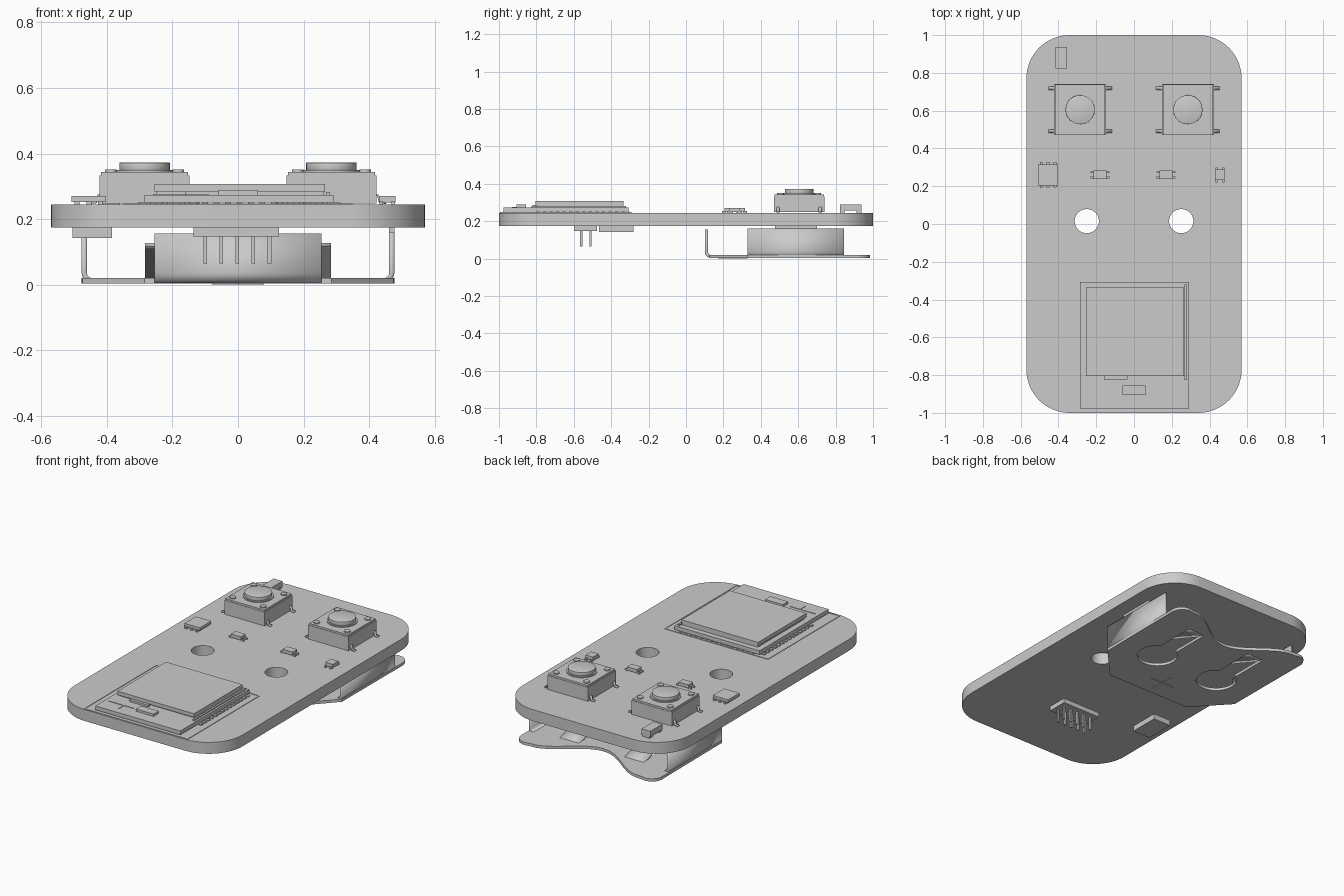
import bpy, math
from math import sin, cos, pi
from mathutils import Vector

if "Cube" in bpy.data.objects:
    bpy.data.objects.remove(bpy.data.objects["Cube"], do_unlink=True)

grey = bpy.data.materials.new("plain grey")
grey.use_nodes = True
grey.diffuse_color = (0.6, 0.6, 0.6, 1)
grey.node_tree.nodes["Principled BSDF"].inputs["Base Color"].default_value = (0.6, 0.6, 0.6, 1)


def add(name, mesh, smooth=False):
    obj = bpy.data.objects.new(name, mesh)
    bpy.context.collection.objects.link(obj)
    mesh.materials.clear()
    mesh.materials.append(grey)
    if smooth:
        mesh.shade_smooth()
        mesh.set_sharp_from_angle(angle=math.radians(30))
    return obj


def box(name, x, y, z):
    """Box from (low, high) pairs on each axis."""
    verts = [(a, b, c) for a in x for b in y for c in z]
    faces = [(0, 1, 3, 2), (4, 6, 7, 5), (0, 4, 5, 1), (2, 3, 7, 6), (0, 2, 6, 4), (1, 5, 7, 3)]
    mesh = bpy.data.meshes.new(name)
    mesh.from_pydata(verts, [], faces)
    return add(name, mesh)


def block(name, cx, cy, w, d, z0, z1):
    return box(name, (cx - w / 2, cx + w / 2), (cy - d / 2, cy + d / 2), (z0, z1))


def arc(cx, cy, r, a0, a1, n=10):
    angles = [math.radians(a0 + (a1 - a0) * i / n) for i in range(n + 1)]
    return [(cx + r * cos(a), cy + r * sin(a)) for a in angles]


def sheet(name, loops, z0, z1):
    """Flat plate from an outline and hole loops."""
    curve = bpy.data.curves.new(name, "CURVE")
    curve.dimensions = "2D"
    curve.fill_mode = "BOTH"
    curve.extrude = (z1 - z0) / 2
    for loop in loops:
        spline = curve.splines.new("POLY")
        spline.points.add(len(loop) - 1)
        for p, (x, y) in zip(spline.points, loop):
            p.co = (x, y, 0, 1)
        spline.use_cyclic_u = True
    temp = bpy.data.objects.new("temp", curve)
    mesh = bpy.data.meshes.new_from_object(temp)
    bpy.data.objects.remove(temp)
    obj = add(name, mesh, True)
    obj.location.z = (z0 + z1) / 2
    return obj


def disc(name, x, y, r, z0, z1, bevel=0):
    obj = sheet(name, [arc(0, 0, r, 0, 352.5, 47)], z0, z1)
    obj.location.x, obj.location.y = x, y
    if bevel:
        weld = obj.modifiers.new("weld", "WELD")
        weld.merge_threshold = 0.0001
        mod = obj.modifiers.new("bevel", "BEVEL")
        mod.width, mod.segments = bevel, 2
    return obj


def strip(name, path, side, thick):
    """Bent sheet metal: a path of 3D points swept along a side vector."""
    s = Vector(side)
    verts = [Vector(p) + k * s for p in path for k in (-1, 1)]
    faces = [(2 * i, 2 * i + 1, 2 * i + 3, 2 * i + 2) for i in range(len(path) - 1)]
    mesh = bpy.data.meshes.new(name)
    mesh.from_pydata(verts, [], faces)
    obj = add(name, mesh, True)
    mod = obj.modifiers.new("solid", "SOLIDIFY")
    mod.thickness, mod.offset = thick, 0
    return obj


# Circuit board with two mounting holes
W, R = 0.57, 0.23
outline = []
for i, (sx, sy) in enumerate(((1, 1), (-1, 1), (-1, -1), (1, -1))):
    outline += arc(sx * (W - R), sy * (1 - R), R, 90 * i, 90 * i + 90, 16)
holes = [arc(s * 0.25, 0.015, 0.064, 0, 352.5, 47) for s in (-1, 1)]
sheet("circuit_board", [outline] + holes, 0.175, 0.245)

# Push buttons
for label, s in (("right", -1), ("left", 1)):
    cx, cy = s * 0.285, 0.605
    block(label + "_button_body", cx, cy, 0.275, 0.27, 0.248, 0.333)
    block(label + "_button_cover", cx, cy, 0.265, 0.265, 0.333, 0.344)
    disc(label + "_button_collar", cx, cy, 0.086, 0.344, 0.35)
    disc(label + "_button_cap", cx, cy, 0.077, 0.35, 0.372, 0.007)
    for i in (-1, 1):
        for j in (-1, 1):
            disc(label + "_button_rivet", cx + i * 0.103, cy + j * 0.1, 0.018, 0.344, 0.351)
            path = [(cx + i * dx, cy + j * 0.113, z) for dx, z in
                    ((0.13, 0.275), (0.142, 0.272), (0.147, 0.251), (0.167, 0.249))]
            strip(label + "_button_lead", path, (0, 0.009, 0), 0.006)

# Small surface parts
block("tall_chip", -0.385, 0.88, 0.06, 0.115, 0.256, 0.29)
for j in (-1, 1):
    block("tall_chip_foot", -0.385, 0.88 + j * 0.045, 0.05, 0.025, 0.245, 0.257)

block("six_pin_chip", -0.455, 0.26, 0.105, 0.11, 0.252, 0.27)
for i in (-1, 0, 1):
    for j in (-1, 1):
        block("six_pin_chip_lead", -0.455 + i * 0.036, 0.26 + j * 0.057, 0.015, 0.02, 0.245, 0.255)

for cx, w, d in ((-0.18, 0.068, 0.045), (0.17, 0.068, 0.045), (0.455, 0.05, 0.055)):
    block("small_part", cx, 0.26, w, d, 0.25, 0.271)
    for i in (-1, 1):
        for j in (-1, 1):
            if w > d:
                block("small_part_lead", cx + i * 0.04, 0.26 + j * 0.014, 0.02, 0.01, 0.245, 0.255)
            else:
                block("small_part_lead", cx + i * 0.018, 0.26 + j * 0.03, 0.01, 0.02, 0.245, 0.255)

# Radio module with shield, antenna and outline marking
lo, hi, front, back = -0.285, 0.292, -0.977, -0.307
box("module_base", (lo, hi), (front, back), (0.25, 0.274))
box("module_shield_foot", (-0.25, 0.262), (-0.79, -0.34), (0.274, 0.284))
box("module_shield", (-0.255, 0.265), (-0.805, -0.335), (0.284, 0.307))
box("module_shield_tab", (-0.16, -0.035), (-0.822, -0.805), (0.274, 0.286))
box("module_side_strip", (0.268, 0.28), (-0.825, -0.32), (0.274, 0.282))
box("antenna_chip", (-0.06, 0.06), (-0.905, -0.855), (0.274, 0.288))
box("antenna_line_long", (-0.26, -0.09), (-0.885, -0.88), (0.274, 0.277))
box("antenna_line_short", (-0.16, -0.155), (-0.93, -0.88), (0.274, 0.277))
for i in range(14):
    y = -0.8 + i * 0.035
    for name, a, b in (("right", lo - 0.02, lo + 0.02), ("left", hi - 0.02, hi + 0.02)):
        box(name + "_module_pad", (a, b), (y, y + 0.018), (0.245, 0.251))
for i in range(15):
    x = -0.25 + i * 0.035
    box("back_module_pad", (x, x + 0.018), (back - 0.02, back + 0.005), (0.245, 0.251))
e = 0.004
for x in (-0.35, 0.35):
    box("module_marking_side", (x - e, x + e), (-0.995, -0.295), (0.245, 0.248))
for y in (-0.991, -0.295):
    box("module_marking_end", (-0.35, 0.35), (y - e, y + e), (0.245, 0.248))

# Underside chip and pin header
box("underside_chip", (-0.505, -0.385), (-0.465, -0.28), (0.142, 0.175))
box("header_base", (-0.135, 0.125), (-0.6, -0.475), (0.147, 0.175))
for i in range(5):
    for y in (-0.56, -0.511):
        block("header_pin", -0.1 + i * 0.049, y, 0.011, 0.011, 0.065, 0.147)

# Battery holder floor: chamfered front, two rounded lobes and a scooped back
half = [(0.255, 0.125), (0.285, 0.125), (0.475, 0.33)]
half += arc(0.41, 0.915, 0.068, 0, 110, 10)
for i in range(1, 13):
    x = 0.37 * (1 - i / 12)
    half.append((x, 0.8 + 0.09 * (1 - cos(pi * x / 0.37))))
floor = half + [(-x, y) for x, y in reversed(half[:-1])]
slots = []
for s in (-1, 1):
    cut = arc(s * 0.22, 0.47, 0.115, 120, 420, 30)
    slots.append([(s * 0.22 + 0.058, 0.82), (s * 0.22 - 0.058, 0.82)] + cut)
sheet("holder_floor", [floor] + slots, 0.003, 0.02)

# Holder walls, bent up from the floor
bend = arc(0, 0.037, 0.025, -90, 0, 6)
for label, s in (("right", -1), ("left", 1)):
    path = [(s * (0.444 + a), 0.587, b) for a, b in bend] + [(s * 0.469, 0.587, 0.16)]
    strip(label + "_holder_wall", path, (0, 0.257, 0), 0.016)
    box(label + "_holder_tab", sorted((s * 0.461, s * 0.477)), (0.475, 0.7), (0.16, 0.175))
    # Spring tongue rising towards the front
    tongue = [(s * 0.22, 0.825, 0.013), (s * 0.22, 0.77, 0.025),
              (s * 0.22, 0.53, 0.115), (s * 0.22, 0.47, 0.121)]
    strip(label + "_spring_tongue", tongue, (0.064, 0, 0), 0.012)
path = [(0, 0.134 - a, b) for a, b in bend] + [(0, 0.109, 0.156)]
strip("front_holder_wall", path, (0.255, 0, 0), 0.016)

# Plus sign under the holder
block("plus_bar_across", 0, 0.25, 0.16, 0.008, 0, 0.003)
block("plus_bar_along", 0, 0.25, 0.008, 0.16, 0, 0.003)
